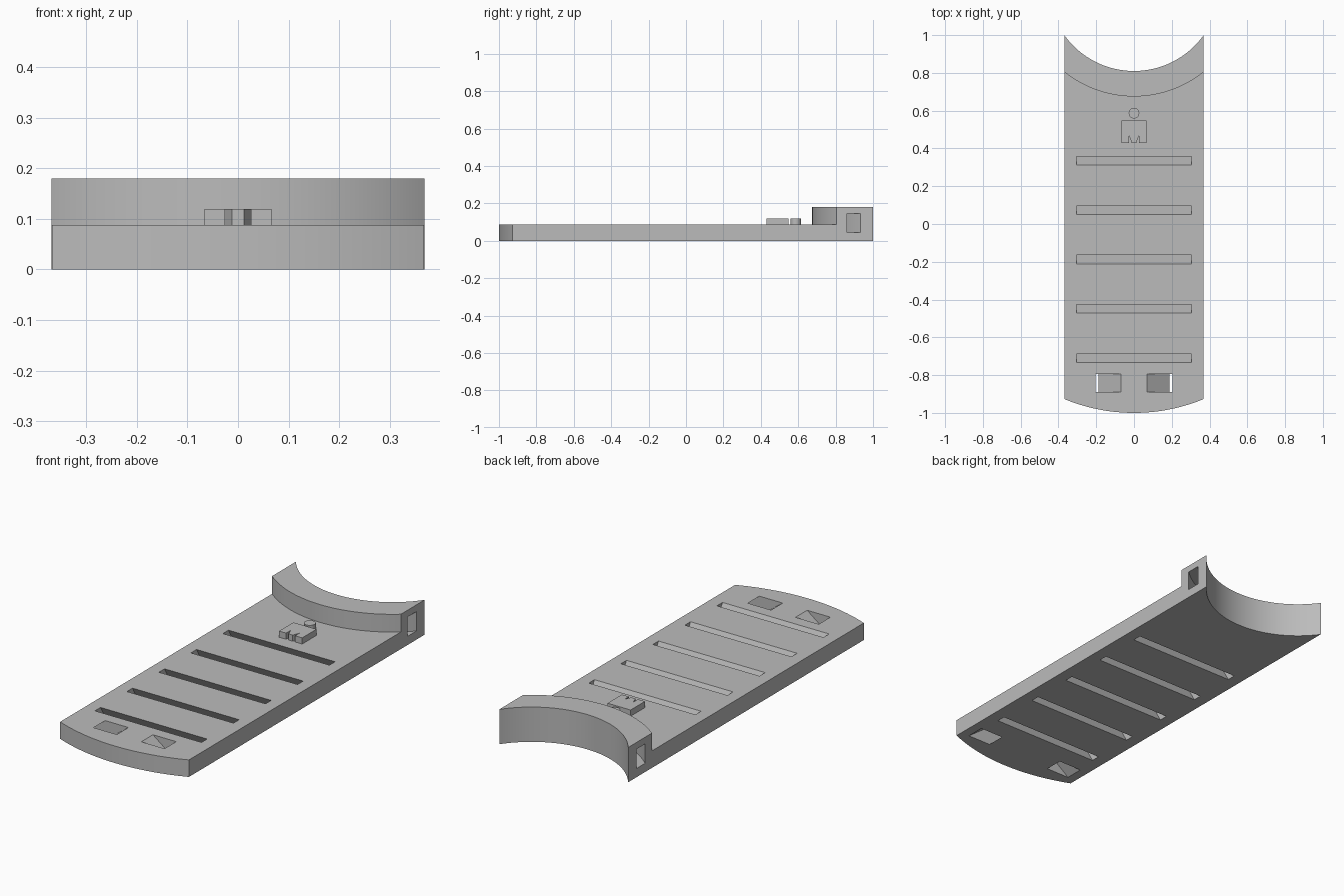
import bpy
import bmesh
from math import sin, cos, radians

if "Cube" in bpy.data.objects:
    bpy.data.objects.remove(bpy.data.objects["Cube"])

HALF_W = 0.3685      # half width of the board
DECK = 0.088         # height of the deck
TOP = 0.18           # height of the raised rim
CY = 1.263           # centre of the concave end arcs

grey = bpy.data.materials.new("grey_plastic")
grey.use_nodes = True
grey.diffuse_color = (0.5, 0.5, 0.5, 1)
grey.node_tree.nodes["Principled BSDF"].inputs["Base Color"].default_value = (0.5, 0.5, 0.5, 1)


def prism(name, pts, z0, z1, shear=(0, 0)):
    """Extrude an outline from z0 to z1, leaning by shear about deck height."""
    bm = bmesh.new()
    rings = [[bm.verts.new((x + shear[0] * (z - DECK), y + shear[1] * (z - DECK), z))
              for x, y in pts] for z in (z0, z1)]
    low, high = rings
    bm.faces.new(low[::-1])
    bm.faces.new(high)
    for i in range(len(pts)):
        j = (i + 1) % len(pts)
        bm.faces.new((low[i], low[j], high[j], high[i]))
    bmesh.ops.recalc_face_normals(bm, faces=bm.faces)
    mesh = bpy.data.meshes.new(name)
    bm.to_mesh(mesh)
    bm.free()
    mesh.materials.append(grey)
    obj = bpy.data.objects.new(name, mesh)
    bpy.context.collection.objects.link(obj)
    return obj


def rect(x0, x1, y0, y1):
    return [(x0, y0), (x1, y0), (x1, y1), (x0, y1)]


def arc(cy, r, a0, a1, n=48):
    """Arc about (0, cy); angle 0 points to -y, positive towards +x."""
    return [(r * sin(radians(a0 + (a1 - a0) * i / n)),
             cy - r * cos(radians(a0 + (a1 - a0) * i / n))) for i in range(n + 1)]


def smooth(obj):
    bpy.ops.object.select_all(action='DESELECT')
    obj.select_set(True)
    bpy.context.view_layer.objects.active = obj
    bpy.ops.object.shade_smooth_by_angle(angle=radians(30))


# Board outline: bowed front end, concave back end
board = prism("board", arc(-0.034, 0.966, -22.42, 22.42) + arc(CY, 0.453, 54.44, -54.44),
              0, TOP)

# Space above the deck, leaving the curved rim
cutters = [prism("deck_cutter", [(-0.5, -1.2), (0.5, -1.2)] + arc(CY, 0.588, 58, -58),
                 DECK, 0.4)]

# Curved strap tunnel inside the rim, open at both sides
cutters.append(prism("tunnel_cutter", arc(CY, 0.5455, -60, 60) + arc(CY, 0.4955, 60, -60),
                     0.045, 0.145))

# Leaning vent slots across the deck
for i in range(5):
    y = 0.335 - 0.2615 * i
    cutters.append(prism("slot_cutter", rect(-0.305, 0.305, y - 0.023, y + 0.023),
                         -0.05, 0.12, (0, -0.577)))

# Strap holes near the front, leaning outwards as they go down
for side in (-1, 1):
    cutters.append(prism("strap_hole_cutter", rect(*sorted((side * 0.07, side * 0.203)), -0.89, -0.795),
                         -0.05, 0.1, (-1.33 * side, 0)))

# Carve the board
for cutter in cutters:
    mod = board.modifiers.new("cut", 'BOOLEAN')
    mod.operation = 'DIFFERENCE'
    mod.solver = 'EXACT'
    mod.object = cutter
    bpy.context.view_layer.objects.active = board
    bpy.ops.object.modifier_apply(modifier=mod.name)
    bpy.data.objects.remove(cutter)
smooth(board)

# Raised figure: round head and notched body
head = prism("figure_head", arc(0.587, 0.028, 0, 352.5, 47), DECK, 0.12)
smooth(head)
right_half = [(0.012, 0.43), (0.026, 0.467), (0.026, 0.43), (0.066, 0.43), (0.066, 0.547)]
prism("figure_body", right_half + [(-x, y) for x, y in reversed(right_half)], DECK, 0.12)
